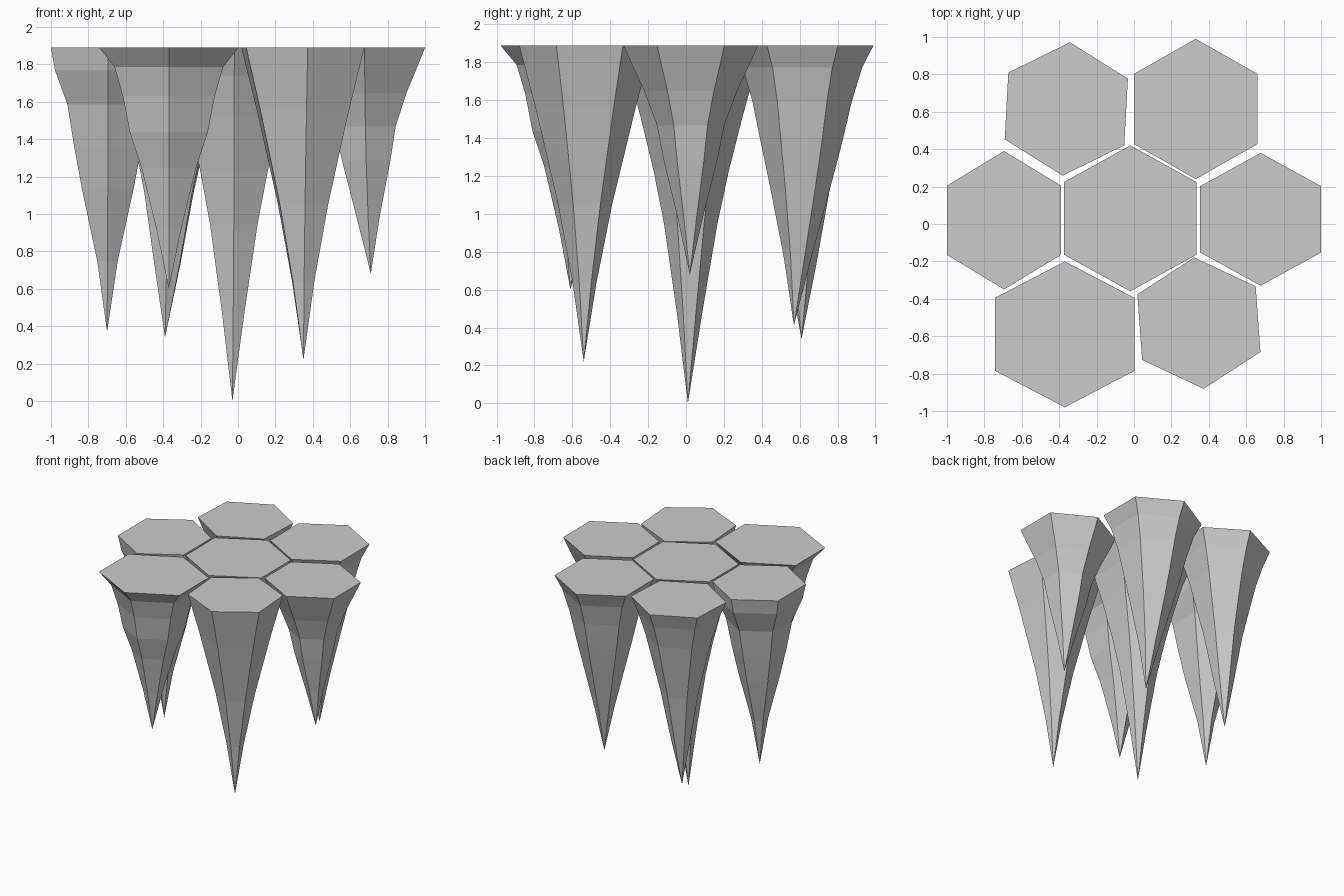
import bpy
import bmesh
from math import cos, sin, radians
from mathutils import Vector

cube = bpy.data.objects.get("Cube")
if cube:
    bpy.data.objects.remove(cube, do_unlink=True)

# Single grey stone colour
stone = bpy.data.materials.new("grey_stone")
stone.use_nodes = True
colour = (0.6, 0.6, 0.6, 1)
stone.diffuse_color = colour
stone.node_tree.nodes["Principled BSDF"].inputs["Base Color"].default_value = colour

TOP = 1.89
DEPTHS = (0, 0.08, 0.2, 0.35, 0.5, 0.75)  # ring positions as a share of the length


def hanging_spike(name, centre, half_width, radius, turn, tip, scales):
    """Hexagonal column with a flat top, flaring rings and a point below."""
    bm = bmesh.new()
    centre, tip = Vector((*centre, TOP)), Vector(tip)
    rings = []
    for depth, scale in zip(DEPTHS, (1, *scales)):
        middle = centre.lerp(tip, depth ** 2)
        middle.z = TOP + (tip.z - TOP) * depth
        ring = []
        for i in range(6):
            a = radians(90 + 60 * i + turn)
            offset = Vector((cos(a) * half_width / cos(radians(30)), sin(a) * radius, 0))
            ring.append(bm.verts.new(middle + offset * scale))
        rings.append(ring)
    point = bm.verts.new(tip)
    bm.faces.new(rings[0])
    for i in range(6):
        j = (i + 1) % 6
        for upper, lower in zip(rings, rings[1:]):
            bm.faces.new((upper[i], lower[i], lower[j], upper[j]))
        bm.faces.new((rings[-1][i], point, rings[-1][j]))
    bmesh.ops.recalc_face_normals(bm, faces=bm.faces)
    mesh = bpy.data.meshes.new(name)
    bm.to_mesh(mesh)
    bm.free()
    mesh.materials.append(stone)
    bpy.context.collection.objects.link(bpy.data.objects.new(name, mesh))


# Central spike
hanging_spike("centre_spike", (-0.02, 0.03), 0.353, 0.39, 0,
              (-0.03, 0.01, 0), (0.85, 0.69, 0.51, 0.36, 0.17))
# Side spikes
hanging_spike("right_spike", (-0.695, 0.02), 0.305, 0.37, 0,
              (-0.7, 0.02, 0.37), (0.93, 0.71, 0.59, 0.45, 0.18))
hanging_spike("left_spike", (0.677, 0.025), 0.323, 0.355, 0,
              (0.71, 0.02, 0.68), (0.88, 0.69, 0.5, 0.4, 0.19))
# Front spikes
hanging_spike("front_right_spike", (-0.37, -0.59), 0.373, 0.39, 0,
              (-0.37, -0.61, 0.6), (0.78, 0.66, 0.56, 0.39, 0.18))
hanging_spike("front_left_spike", (0.347, -0.53), 0.317, 0.352, 4,
              (0.35, -0.54, 0.22), (0.9, 0.75, 0.58, 0.41, 0.18))
# Back spikes
hanging_spike("back_right_spike", (-0.362, 0.615), 0.32, 0.357, -3,
              (-0.39, 0.61, 0.34), (0.86, 0.7, 0.55, 0.4, 0.21))
hanging_spike("back_left_spike", (0.33, 0.615), 0.33, 0.375, 0,
              (0.36, 0.57, 0.41), (0.84, 0.7, 0.57, 0.43, 0.2))
